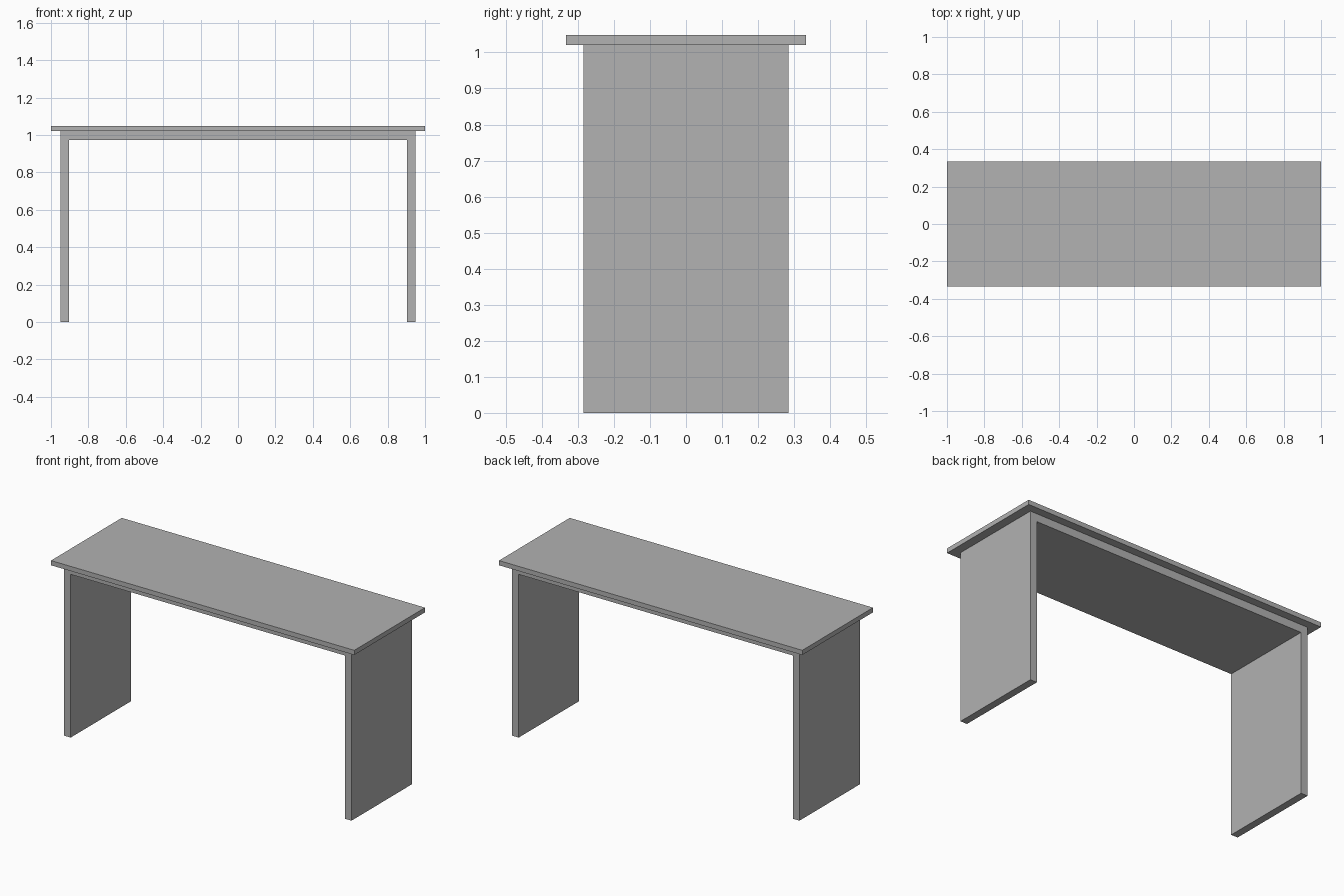
import bpy
import bmesh

cube = bpy.data.objects.get("Cube")
if cube:
    bpy.data.objects.remove(cube, do_unlink=True)

grey = bpy.data.materials.new("plain grey")
grey.use_nodes = True
colour = (0.445, 0.445, 0.445, 1)
grey.diffuse_color = colour
grey.node_tree.nodes["Principled BSDF"].inputs["Base Color"].default_value = colour


def extrude_profile(name, profile, half_depth):
    """Extrude an x-z outline along y, centred on y = 0."""
    bm = bmesh.new()
    face = bm.faces.new([bm.verts.new((x, -half_depth, z)) for x, z in profile])
    result = bmesh.ops.extrude_face_region(bm, geom=[face])
    moved = [v for v in result["geom"] if isinstance(v, bmesh.types.BMVert)]
    bmesh.ops.translate(bm, verts=moved, vec=(0, 2 * half_depth, 0))
    bmesh.ops.recalc_face_normals(bm, faces=bm.faces)
    mesh = bpy.data.meshes.new(name)
    bm.to_mesh(mesh)
    bm.free()
    mesh.materials.append(grey)
    obj = bpy.data.objects.new(name, mesh)
    bpy.context.collection.objects.link(obj)
    return obj


top_z, joint_z, under_z = 1.048, 1.02, 0.973
outer_x, inner_x = 0.948, 0.904

# Overhanging slab
extrude_profile("table_top", [(-1, joint_z), (1, joint_z), (1, top_z), (-1, top_z)], 0.333)

# Two panel legs joined by a full-depth crosspiece
half = [(outer_x, joint_z), (outer_x, 0), (inner_x, 0), (inner_x, under_z)]
extrude_profile("leg_frame", half + [(-x, z) for x, z in reversed(half)], 0.285)
